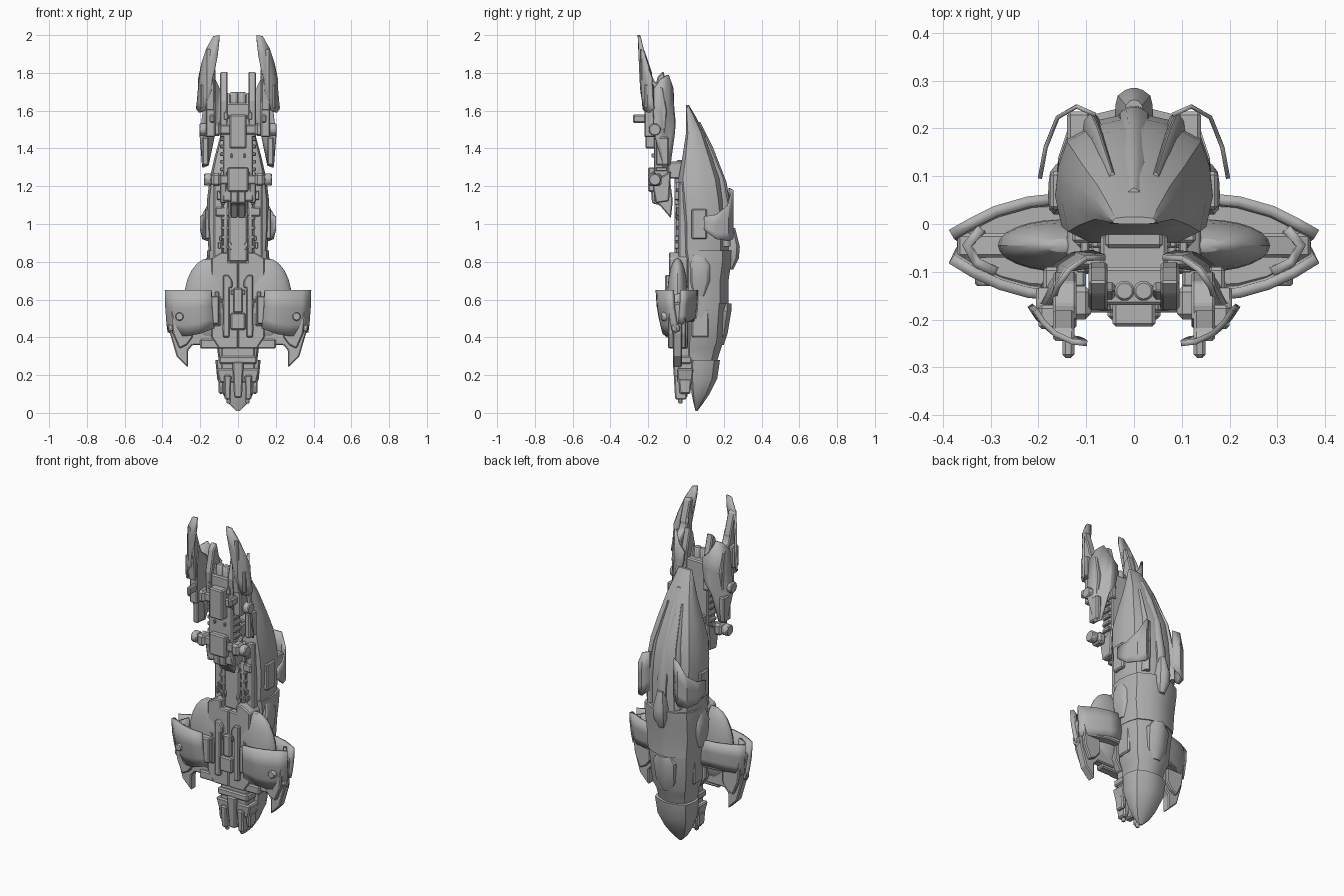
import bpy
import bmesh
import math
import random
from mathutils import Matrix, Vector

if "Cube" in bpy.data.objects:
    bpy.data.objects.remove(bpy.data.objects["Cube"], do_unlink=True)

UNIT = 0.01  # all sizes below are in hundredths
random.seed(4)

hull_grey = bpy.data.materials.new("hull_grey")
hull_grey.use_nodes = True
GREY = (0.45, 0.45, 0.45, 1)
hull_grey.diffuse_color = GREY
hull_grey.node_tree.nodes["Principled BSDF"].inputs["Base Color"].default_value = GREY


def finish(name, bm, mirror=False, bevel=0.0, thickness=0.0, smooth=False):
    """Turn a bmesh into a scaled, shaded object with its modifiers."""
    bmesh.ops.scale(bm, vec=Vector((UNIT, UNIT, UNIT)), verts=bm.verts)
    bmesh.ops.recalc_face_normals(bm, faces=bm.faces)
    mesh = bpy.data.meshes.new(name)
    bm.to_mesh(mesh)
    bm.free()
    obj = bpy.data.objects.new(name, mesh)
    bpy.context.collection.objects.link(obj)
    mesh.materials.append(hull_grey)
    if thickness:
        solid = obj.modifiers.new("Thickness", "SOLIDIFY")
        solid.thickness = thickness * UNIT
        solid.offset = 0
    if bevel:
        chamfer = obj.modifiers.new("Chamfer", "BEVEL")
        chamfer.width = bevel * UNIT
        chamfer.segments = 1
        chamfer.limit_method = "ANGLE"
    if mirror:
        obj.modifiers.new("Mirror", "MIRROR")
    if smooth:
        bpy.ops.object.select_all(action="DESELECT")
        obj.select_set(True)
        bpy.context.view_layer.objects.active = obj
        bpy.ops.object.shade_smooth_by_angle(angle=math.radians(28))
    return obj


HALF_SECTION = [(0.6, 0), (0.92, 0.1), (1, 0.35), (0.96, 0.6), (0.85, 0.81), (0.45, 0.95), (0.12, 1)]
SECTION = HALF_SECTION + [(-u, v) for u, v in reversed(HALF_SECTION)]


def loft(name, stations, mirror=False):
    """Stations are (z, half width, front y, back y, optional x centre)."""
    bm = bmesh.new()
    rings = []
    for z, width, front, back, *centre in stations:
        cx = centre[0] if centre else 0
        rings.append([bm.verts.new((cx + u * width, front + v * (back - front), z)) for u, v in SECTION])
    count = len(SECTION)
    for low, high in zip(rings, rings[1:]):
        for i in range(count):
            j = (i + 1) % count
            bm.faces.new((low[i], low[j], high[j], high[i]))
    bm.faces.new(rings[0])
    bm.faces.new(rings[-1])
    return finish(name, bm, mirror, smooth=True)


def block(name, x0, x1, y0, y1, z0, z1, taper=1.0, bevel=0.7):
    """Chamfered box; from x0 = 0 it is centred, otherwise it is mirrored."""
    centred = x0 == 0
    left = -x1 if centred else x0
    bm = bmesh.new()
    bmesh.ops.create_cube(bm, size=1)
    for v in bm.verts:
        shrink = taper if v.co.z < 0 else 1
        v.co = ((left + x1) / 2 + v.co.x * shrink * (x1 - left),
                (y0 + y1) / 2 + v.co.y * shrink * (y1 - y0),
                (z0 + z1) / 2 + v.co.z * (z1 - z0))
    return finish(name, bm, not centred, bevel)


def prism(name, outline, start, end, axis="y", bevel=0.6):
    """Mirrored prism; the outline is in xz (axis y), yz (axis x) or xy (axis z)."""
    bm = bmesh.new()

    def place(a, b, depth):
        return {"x": (depth, a, b), "y": (a, depth, b), "z": (a, b, depth)}[axis]
    face = bm.faces.new([bm.verts.new(place(a, b, start)) for a, b in outline])
    moved = bmesh.ops.extrude_face_region(bm, geom=[face])["geom"]
    shift = Vector(place(0, 0, end - start))
    bmesh.ops.translate(bm, vec=shift, verts=[g for g in moved if isinstance(g, bmesh.types.BMVert)])
    return finish(name, bm, True, bevel)


def shell(name, columns, thickness=1.2, lean=(0, 0)):
    """Curved mirrored plate; columns are (x, y, low z, high z)."""
    bm = bmesh.new()
    rows = []
    for x, y, low, high in columns:
        rows.append([bm.verts.new((x + lean[0] * t * t, y + lean[1] * t * t, high + (low - high) * t))
                     for t in (0, 0.4, 0.75, 1)])
    for a, b in zip(rows, rows[1:]):
        for i in range(len(a) - 1):
            bm.faces.new((a[i], a[i + 1], b[i + 1], b[i]))
    return finish(name, bm, True, thickness=thickness, smooth=True)


def drum(name, centre, radius, length, axis, sides=12):
    """Mirrored cylinder along x, y or z."""
    bm = bmesh.new()
    bmesh.ops.create_cone(bm, cap_ends=True, segments=sides, radius1=radius, radius2=radius, depth=length)
    turn = {"x": Matrix.Rotation(math.pi / 2, 3, "Y"), "y": Matrix.Rotation(math.pi / 2, 3, "X"),
            "z": Matrix.Identity(3)}[axis]
    bmesh.ops.rotate(bm, matrix=turn, verts=bm.verts)
    bmesh.ops.translate(bm, vec=Vector(centre), verts=bm.verts)
    return finish(name, bm, True, bevel=0.5, smooth=True)


# Main hull in overlapping armour segments
loft("tail_shell", [(1, 1, 5, 6), (5, 5, 4, 9), (10, 8, 3, 12.5), (18, 11, 2, 16.5), (28, 12, 2, 18)])
loft("lower_hull", [(26, 10, 0, 16), (34, 11, 0, 18.5), (38, 13, 0, 20), (56, 14.5, 0, 21.5), (62, 15, 0, 22)])
loft("hull_collar", [(58, 15, -1, 22.5), (70, 16, -1, 22.5), (80, 16.5, -1, 24), (86, 16.5, -2, 24.5)])
loft("upper_hull", [(84, 15.5, -2, 23), (100, 16.5, -2, 23), (112, 16.5, -3, 22), (124, 15, -4, 20),
                    (135, 12.5, -2, 15.5), (148, 9, 0, 10), (158, 6, 0, 4.5), (163, 4.5, 0, 1.5)])

# Raised strips along the back
loft("dorsal_ridge", [(92, 3, 18, 25), (104, 3.5, 18, 24.5), (122, 3, 12, 21.5), (140, 2.5, 8, 14.5), (154, 1.5, 2, 7.5)])
loft("dorsal_knob", [(76, 2, 20, 25), (82, 4, 20, 28), (88, 4, 20, 28.5), (98, 2, 20, 26)])
loft("back_strips", [(88, 2, 16, 23.5, 9), (104, 2, 16, 23.5, 9), (124, 1.5, 10, 20, 7.5), (146, 1, 4, 10.8, 4.5)], True)
loft("lower_back_plate", [(36, 4, 12, 20), (42, 7, 12, 22), (54, 8, 12, 24), (58, 5, 12, 24)])
loft("flank_pods", [(62, 2, 4, 10, 14), (70, 3, 2, 13, 14.5), (78, 3, 2, 13, 15), (84, 1, 4, 10, 15)], True)
block("flank_plates", 13, 17.6, 3, 11, 92, 108)
block("lower_flank_plates", 11, 14, 3, 12, 40, 55)

# Curved rear fins on struts
shell("rear_fins", [(8, 22.8, 96, 119), (12, 24.6, 92, 118), (16, 22.3, 91, 110), (18.5, 16, 92, 105), (19.7, 9.5, 97, 104)], 0.9)
block("rear_fin_struts", 9, 14, 17, 23.5, 98, 107)

# Front trench of the hull
block("trench_spine", 0, 5, -6, 0, 80, 126)
block("trench_walls", 8, 13, -4, 2, 80, 122)
block("trench_bridge", 0, 12, -5, 0, 104, 109)
drum("trench_pipes", (6.5, -4, 100), 1.4, 44, "z", 8)
for i in range(8):
    block(f"trench_rib_{i}", 0, 9, -5, 0, 82 + 5 * i, 84 + 5 * i, bevel=0.4)
block("hull_prow_ridge", 0, 6, -5, 4, 124, 134)

# Central belly plate between the side pods
prism("belly_plate", [(0, 80), (5, 80), (5, 85), (9, 85), (14, 82), (14, 40), (10, 34), (0, 34)], -9, 1)
prism("belly_frame", [(3, 66), (3, 70), (5, 73), (8, 73), (8, 40), (4.5, 40), (4.5, 66)], -11, -8)
block("belly_block", 0, 4, -12, -8, 44, 53)
block("belly_column", 0, 2.5, -11, -8, 53, 66)
block("belly_side_blocks", 9, 13, -10.5, -7, 46, 62)
block("belly_lower_bars", 5, 20, -8.5, -3, 34, 39)

# Side pods: domed core, thick split outer shells, hooked blade
bm = bmesh.new()
bmesh.ops.create_uvsphere(bm, u_segments=24, v_segments=12, radius=1)
bmesh.ops.scale(bm, vec=Vector((13.5, 5.5, 22)), verts=bm.verts)
bmesh.ops.translate(bm, vec=Vector((15, -4.5, 60)), verts=bm.verts)
finish("pod_domes", bm, True, smooth=True)
shell("pod_front_shells", [(14, -15, 45, 65), (22, -14.4, 42, 65), (28, -12.7, 41, 65), (33.5, -10.2, 41, 65), (38.2, -7.3, 43, 65)],
      2.2, (-1.5, 3))
shell("pod_rear_shells", [(14, 5.5, 50, 65), (22, 4.7, 50, 65), (29, 2.7, 49, 65), (34, 0.2, 48, 65), (38.2, -2.2, 47, 65)],
      2.2, (-1.5, -1))
shell("pod_end_walls", [(29, -10, 45, 64), (33, -8, 44, 63), (35, -4.5, 43, 63), (32, -1, 46, 64)], 2, (-1.5, 0))
prism("pod_blades", [(37, 58), (36, 42), (32.5, 30), (26.5, 24), (26.5, 33), (24, 36), (12, 36), (12, 60), (24, 62)], -7, -2)
prism("pod_blade_roots", [(36, 55), (34.5, 42), (31, 34), (27, 36), (24, 40), (24, 55)], -9.5, 0)
prism("pod_floors", [(13, 4.5), (22, 4), (29, 2), (36, -2), (36, -7), (28, -11.5), (22, -13), (13, -13.5)], 48, 58, "z")
drum("pod_front_studs", (31, -11, 51), 2.3, 4, "y")
drum("pod_side_studs", (35, -5.5, 45), 2.4, 4, "x")
block("pod_inner_links", 10, 18, -13.5, -6, 47, 62)

# Nose guns under the belly plate
block("nose_neck", 0, 9, -4, 4, 22, 36)
block("nose_housing", 0, 11.5, -5, 4, 16, 23.5, taper=0.85)
block("nose_collar", 0, 10, -5.5, 3, 26, 30)
block("nose_muzzle", 0, 3, -7, 2, 8, 27, taper=0.7)
block("nose_side_muzzles", 3.5, 7.5, -6.5, 1, 7, 20, taper=0.8)
block("nose_outer_muzzles", 7.5, 10.5, -4, 3, 10, 18, taper=0.8)
drum("nose_barrels", (5, -3, 9), 1.3, 8, "z", 8)

# Forward module with two cross bars
block("module_column", 0, 8, -17, -9, 112, 164)
prism("module_keel", [(-19, 124), (-18, 111), (-14, 110), (-8, 103), (-7, 112), (-9, 128)], 0, 4, "x")
prism("module_keel_sides", [(-18, 122), (-16, 111), (-9, 112), (-8, 128)], 6, 9.5, "x")
block("module_face", 0, 4.5, -21.5, -15, 140, 158)
block("module_lower_face", 0, 5.5, -20, -15, 117, 130)
drum("module_top_tubes", (2, -14, 163), 2.2, 14, "z", 10)
prism("module_prongs", [(-17, 146), (-18, 165), (-15, 178), (-12, 181), (-9, 170), (-8, 148)], 5.5, 9.5, "x")
prism("module_prong_webs", [(-16, 146), (-17, 160), (-14, 170), (-11, 160), (-10, 146)], 4, 7, "x")
block("module_mount", 0, 7, -10, -2, 124, 133)
for i, (z, reach) in enumerate([(123.5, 18), (150, 20.5)]):
    block(f"cross_bar_{i}", 0, reach - 3, -18.5, -14, z - 2.5, z + 2.5)
    block(f"cross_bar_sleeves_{i}", 9, reach - 4, -20, -13, z - 3.5, z + 3.5, bevel=1.2)
    drum(f"cross_bar_caps_{i}", (reach - 2, -16.5, z), 3.3, 4, "x")
for i in range(5):
    block(f"module_rib_{i}", 0, 9.5, -16, -10, 128 + 4 * i, 130 + 4 * i, bevel=0.4)

# Forward arms: leaning shoulder shells, blocks and tall blades
shell("shoulder_shells", [(6, -7, 154, 168), (10, -7.2, 148, 172), (13.5, -9.5, 131, 179), (16, -13, 130, 177), (17.5, -17.5, 148, 171)],
      1.2, (2.5, 1))
prism("arm_bodies", [(-22, 146), (-22, 170), (-20, 184), (-17, 176), (-12, 172), (-10, 160), (-11, 146)], 12, 17, "x")
block("arm_lower_plates", 15.5, 19, -16, -9, 131, 146)
shell("arm_blades", [(9.8, -25, 190, 200), (13, -24.6, 170, 199.5), (16.5, -23, 160, 193), (19, -20.5, 159, 185), (20.6, -18, 161, 177)],
      1.2, (1.2, 1))
prism("arm_blade_backs", [(-24.5, 193), (-22, 192), (-18, 180), (-18, 164), (-23, 160), (-24, 175)], 12.5, 17, "x")
block("arm_blade_flares", 15, 20, -22, -17, 161, 174)
block("arm_nubs", 12.5, 15, -28, -20, 153.5, 158)

# Small surface blocks scattered over the mechanical areas
for area, (y, low, high, reach) in {"trench": (-5, 84, 120, 10), "belly": (-9, 40, 76, 11), "module": (-17, 114, 160, 7)}.items():
    for i in range(9):
        x, z, w = random.uniform(2, reach), random.uniform(low, high), random.uniform(1, 2)
        block(f"{area}_detail_{i}", x, x + w, y - 1.2, y + 2, z, z + 2 * w, bevel=0.3)
